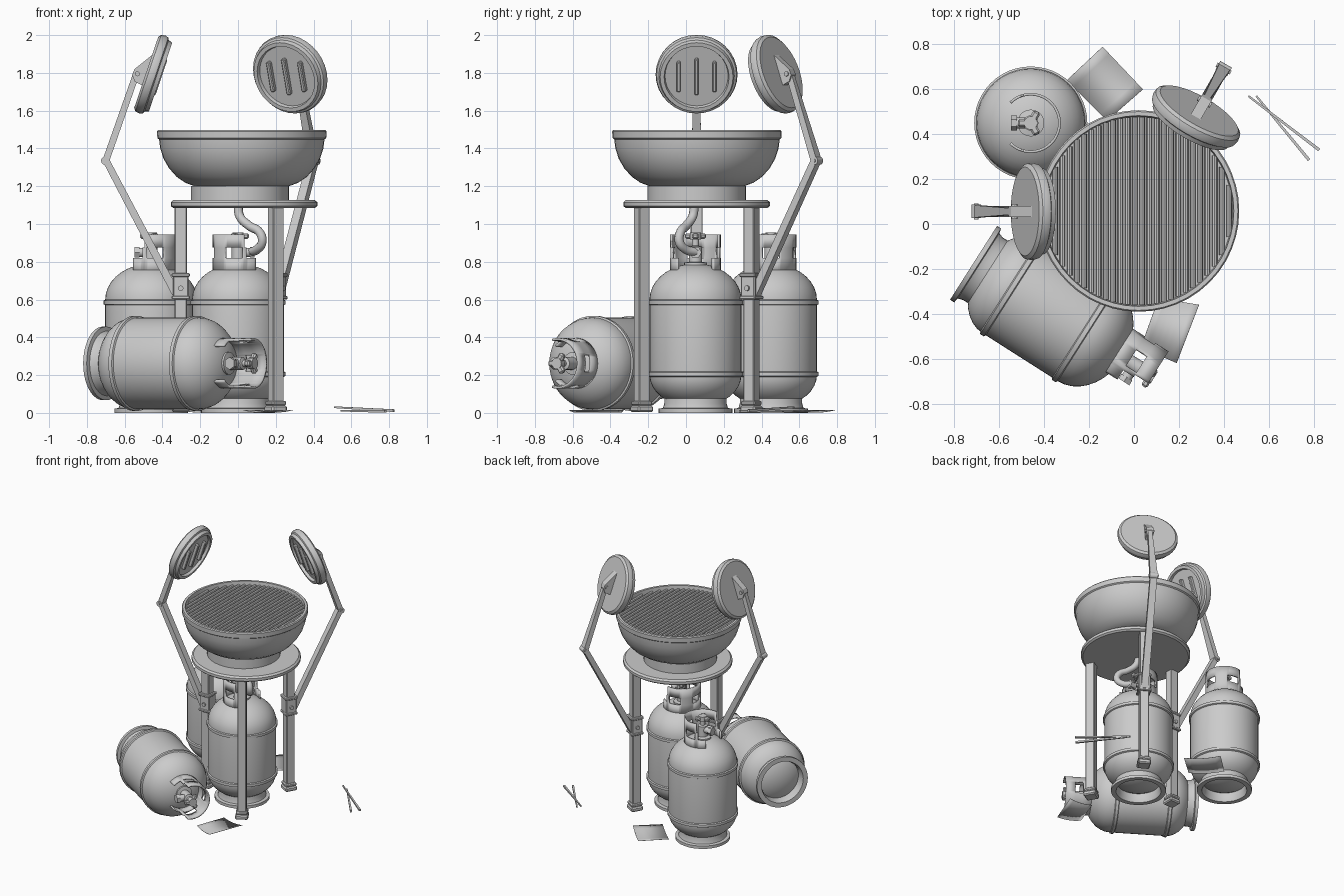
import bpy, bmesh, math
from mathutils import Matrix, Vector

if "Cube" in bpy.data.objects:
    bpy.data.objects.remove(bpy.data.objects["Cube"])

grey = bpy.data.materials.new("plain_grey")
grey.use_nodes = True
grey.diffuse_color = (0.6, 0.6, 0.6, 1)
grey.node_tree.nodes["Principled BSDF"].inputs["Base Color"].default_value = (0.6, 0.6, 0.6, 1)

T = Matrix.Translation
ID = Matrix.Identity(4)


def rot(deg, axis):
    return Matrix.Rotation(math.radians(deg), 4, axis)


def finish(name, bm, m=ID, smooth=True, bevel=0, thick=0):
    bmesh.ops.recalc_face_normals(bm, faces=bm.faces)
    me = bpy.data.meshes.new(name)
    bm.to_mesh(me)
    bm.free()
    me.materials.append(grey)
    ob = bpy.data.objects.new(name, me)
    bpy.context.collection.objects.link(ob)
    ob.matrix_world = m
    if thick:
        mod = ob.modifiers.new("thickness", "SOLIDIFY")
        mod.thickness = thick
        mod.offset = 0
    if bevel:
        mod = ob.modifiers.new("bevel", "BEVEL")
        mod.width = bevel
        mod.segments = 1
    if smooth:
        bpy.ops.object.select_all(action="DESELECT")
        ob.select_set(True)
        bpy.context.view_layer.objects.active = ob
        bpy.ops.object.shade_smooth_by_angle(angle=math.radians(32))
    return ob


def lathe(name, profile, m=ID, n=40):
    """Spin (radius, height) points around local z."""
    bm = bmesh.new()
    vs = [bm.verts.new((r, 0, z)) for r, z in profile]
    es = [bm.edges.new(p) for p in zip(vs, vs[1:])]
    bmesh.ops.spin(bm, geom=vs + es, cent=(0, 0, 0), axis=(0, 0, 1),
                   angle=math.tau, steps=n, use_merge=True)
    bmesh.ops.remove_doubles(bm, verts=bm.verts, dist=1e-5)
    return finish(name, bm, m)


def box(name, size, m=ID, bevel=0):
    bm = bmesh.new()
    bmesh.ops.create_cube(bm, size=1, matrix=Matrix.Diagonal((*size, 1)))
    return finish(name, bm, m, False, bevel)


def rod(name, r, length, m=ID, n=16):
    bm = bmesh.new()
    bmesh.ops.create_cone(bm, cap_ends=True, segments=n, radius1=r, radius2=r, depth=length)
    return finish(name, bm, m)


def bar(name, p, q, start, end, m=ID):
    """Tapered box from p to q; start and end are (across, thick) sizes."""
    p, q = Vector(p), Vector(q)
    d = (q - p).normalized()
    side = Vector((0, 0, 1)).cross(d).normalized()
    up = d.cross(side)
    bm = bmesh.new()
    rings = [[bm.verts.new(c + side * (a * w / 2) + up * (b * h / 2))
              for a, b in ((-1, -1), (1, -1), (1, 1), (-1, 1))]
             for c, (w, h) in ((p, start), (q, end))]
    bmesh.ops.convex_hull(bm, input=rings[0] + rings[1])
    bmesh.ops.dissolve_limit(bm, angle_limit=0.01, verts=bm.verts, edges=bm.edges)
    return finish(name, bm, m, False)


# Bowl, grill and round table
lathe("bowl", [(0, 1.2), (0.25, 1.2), (0.3, 1.219), (0.345, 1.25), (0.385, 1.295), (0.414, 1.345),
               (0.432, 1.4), (0.438, 1.448), (0.447, 1.455), (0.449, 1.49), (0.443, 1.497),
               (0.425, 1.497), (0.42, 1.452), (0, 1.452)], T((0.02, 0.058, 0)), 48)
bars = 26
for i in range(bars):
    x = ((i + 0.5) / bars * 2 - 1) * 0.42
    rod(f"grill_bar_{i + 1}", 0.012, 2 * math.sqrt(0.42 ** 2 - x * x),
        T((0.02 + x, 0.058, 1.465)) @ rot(90, "X"), 8)
lathe("pedestal", [(0, 1.11), (0.26, 1.11), (0.26, 1.2), (0, 1.2)], T((0.01, 0.057, 0)))
CENTRE = T((0.032, 0.056, 0))
lathe("table", [(0, 1.085), (0.375, 1.085), (0.388, 1.095), (0.388, 1.115), (0.375, 1.127),
                (0, 1.127)], CENTRE)

# Lid seen along its own axis: flat back, raised rim, recessed face
LID = [(0, -0.04), (0.198, -0.04), (0.214, -0.028), (0.217, -0.005), (0.212, 0.012), (0.2, 0.018),
       (0.193, 0.04), (0.172, 0.04), (0.167, 0.02), (0, 0.02)]

# Three legs, two of which carry a jointed arm with a lid
for tag, angle, has_arm in (("right", 180, True), ("back", 60, True), ("front", -60, False)):
    m = CENTRE @ rot(angle, "Z")
    box(f"{tag}_leg", (0.064, 0.064, 1.07), m @ T((0.335, 0, 0.555)), 0.004)
    box(f"{tag}_foot", (0.092, 0.092, 0.034), m @ T((0.335, 0, 0.021)), 0.008)
    box(f"{tag}_foot_cuff", (0.084, 0.084, 0.024), m @ T((0.335, 0, 0.052)), 0.006)
    if not has_arm:
        continue
    box(f"{tag}_clamp", (0.084, 0.084, 0.13), m @ T((0.335, 0, 0.67)), 0.006)
    for z in (0.61, 0.73):
        box(f"{tag}_clamp_lip", (0.096, 0.096, 0.02), m @ T((0.335, 0, z)), 0.005)
    rod(f"{tag}_clamp_bolt", 0.014, 0.105, m @ T((0.335, 0, 0.66)) @ rot(90, "X"))
    bar(f"{tag}_lower_arm", (0.36, 0, 0.63), (0.735, 0, 1.345), (0.05, 0.042), (0.05, 0.036), m)
    bar(f"{tag}_upper_arm", (0.735, 0, 1.325), (0.565, 0, 1.81), (0.056, 0.036), (0.028, 0.034), m)
    rod(f"{tag}_elbow", 0.022, 0.06, m @ T((0.735, 0, 1.335)) @ rot(90, "X"))
    rod(f"{tag}_elbow_bolt", 0.01, 0.072, m @ T((0.735, 0, 1.335)) @ rot(90, "X"))
    # Wedge bracket behind the lid
    bm = bmesh.new()
    face = bm.faces.new([bm.verts.new((r, -0.025, z)) for r, z in
                         ((0.48, 1.9), (0.58, 1.82), (0.592, 1.79), (0.58, 1.755), (0.53, 1.73))])
    ext = bmesh.ops.extrude_face_region(bm, geom=[face])["geom"]
    bmesh.ops.translate(bm, vec=(0, 0.05, 0),
                        verts=[v for v in ext if isinstance(v, bmesh.types.BMVert)])
    finish(f"{tag}_bracket", bm, m, False)
    rod(f"{tag}_bracket_bolt", 0.013, 0.066, m @ T((0.565, 0, 1.795)) @ rot(90, "X"))
    lm = m @ T((0.48, 0, 1.79)) @ rot(-108.7, "Y")
    lathe(f"{tag}_lid", LID, lm, 32)
    for i in (-1, 0, 1):
        box(f"{tag}_lid_bar", (0.2 if i == 0 else 0.165, 0.022, 0.03),
            lm @ T((0, i * 0.095, 0.03)), 0.005)


# Gas tank: local z is its axis, local +x is the open side of the collar
def tank(tag, m):
    dome = [(0.243 * math.cos(a), 0.6 + 0.19 * math.sin(a))
            for a in (math.radians(10 * k) for k in range(10))]
    belly = [(r, 0.2 - (z - 0.6) * 0.9) for r, z in reversed(dome)]
    lathe(f"{tag}_tank_body", belly + dome, m, 48)
    for z in (0.205, 0.585):
        lathe(f"{tag}_tank_rib", [(0.24, z - 0.016), (0.252, z - 0.01), (0.252, z + 0.01),
                                  (0.24, z + 0.016)], m, 48)
    lathe(f"{tag}_tank_foot", [(0.165, 0.1), (0.165, 0.05), (0.172, 0.026), (0.195, 0.022),
                               (0.195, 0), (0.16, 0), (0.15, 0.03), (0.15, 0.1)], m)
    # Collar: curved sheet with an open side and three hand slots
    rows, cols, step = (0.73, 0.82, 0.875, 0.945), 72, 5
    bm = bmesh.new()
    grid = [[bm.verts.new((0.128 * math.cos(math.radians(c * step)),
                           0.128 * math.sin(math.radians(c * step)), z))
             for c in range(cols)] for z in rows]
    for r in range(len(rows) - 1):
        for c in range(cols):
            a = (c + 0.5) * step
            off = min(a, 360 - a)
            slot = r == 1 and (abs(off - 100) < 20 or off > 160)
            if off < (45, 68, 75)[r] or slot:
                continue
            d = (c + 1) % cols
            bm.faces.new((grid[r][c], grid[r][d], grid[r + 1][d], grid[r + 1][c]))
    bmesh.ops.delete(bm, geom=[v for v in bm.verts if not v.link_faces], context="VERTS")
    finish(f"{tag}_tank_collar", bm, m, True, 0, 0.012)
    # Valve with outlet and lobed knob
    lathe(f"{tag}_valve_stem", [(0, 0.77), (0.06, 0.77), (0.06, 0.795), (0.034, 0.8), (0.034, 0.88),
                                (0.018, 0.885), (0.018, 0.93), (0, 0.93)], m, 20)
    rod(f"{tag}_valve_outlet", 0.024, 0.08, m @ T((0.045, 0, 0.85)) @ rot(90, "Y"))
    rod(f"{tag}_outlet_nut", 0.033, 0.025, m @ T((0.075, 0, 0.85)) @ rot(90, "Y"), 6)
    rod(f"{tag}_knob_hub", 0.03, 0.036, m @ T((0, 0, 0.936)))
    for k in range(3):
        box(f"{tag}_knob_lobe", (0.04, 0.034, 0.03),
            m @ rot(120 * k, "Z") @ T((0.038, 0, 0.936)), 0.008)


tank("inner", T((0, 0.05, 0)))
tank("rear", T((-0.46, 0.45, 0)) @ rot(180, "Z"))
axis = Vector((0.843, -0.537, 0)).normalized()
opening = Vector((axis.y, -axis.x, 0))
lying = Matrix((opening, axis.cross(opening), axis)).transposed().to_4x4()
tank("lying", T((-0.715, -0.173, 0.262)) @ lying)

# Hose from the table underside to the inner valve
curve = bpy.data.curves.new("hose", "CURVE")
curve.dimensions = "3D"
curve.bevel_depth = 0.024
curve.bevel_resolution = 3
curve.resolution_u = 6
pts = [(0, 0.045, 1.1), (0.01, 0.035, 1.04), (0.06, 0, 0.99), (0.115, -0.03, 0.955),
       (0.128, -0.035, 0.905), (0.1, 0, 0.865), (0.07, 0.05, 0.852)]
sp = curve.splines.new("BEZIER")
sp.bezier_points.add(len(pts) - 1)
for b, p in zip(sp.bezier_points, pts):
    b.co = p
    b.handle_left_type = b.handle_right_type = "AUTO"
curve.materials.append(grey)
bpy.context.collection.objects.link(bpy.data.objects.new("hose", curve))

# Two slightly curled paper sheets on the floor
for tag, corners in (("back", ((-0.14, 0.79), (0.04, 0.6), (-0.12, 0.46), (-0.3, 0.64))),
                     ("front", ((0.11, -0.33), (0.29, -0.36), (0.19, -0.62), (0.03, -0.55)))):
    a, b, c, d = (Vector((*p, 0.003)) for p in corners)
    bm = bmesh.new()
    n = 6
    lines = []
    for i in range(n + 1):
        t = i / n
        lift = Vector((0, 0, 0.012 * (2 * t - 1) ** 2))
        lines.append([bm.verts.new(p.lerp(q, t) + lift) for p, q in ((a, b), (d, c))])
    for s, e in zip(lines, lines[1:]):
        bm.faces.new((s[0], s[1], e[1], e[0]))
    finish(f"{tag}_sheet", bm, thick=0.002)

# Pair of crossed sticks
for i, (p, q) in enumerate((((0.51, 0.57, 0.03), (0.825, 0.33, 0.012)),
                            ((0.545, 0.57, 0.012), (0.78, 0.285, 0.008)))):
    bar(f"stick_{i + 1}", p, q, (0.009, 0.009), (0.014, 0.014))
